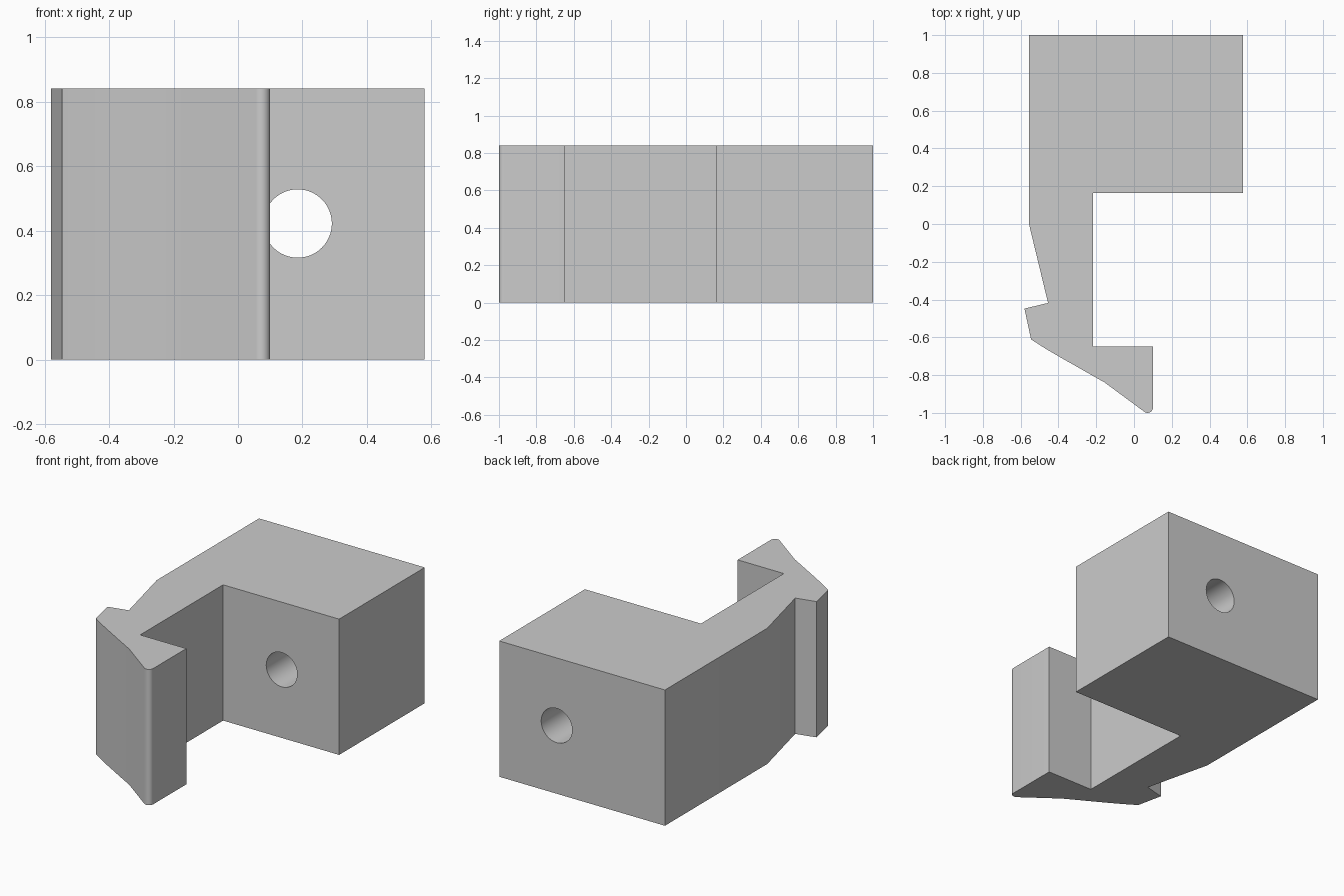
import bpy, bmesh
from math import cos, sin, radians, pi

if "Cube" in bpy.data.objects:
    bpy.data.objects.remove(bpy.data.objects["Cube"])

HEIGHT = 0.84

# Outline seen from above: mounting block, arm and lower jaw
outline = [(-0.556, 1), (-0.556, 0.0), (-0.455, -0.418), (-0.58, -0.448),
           (-0.545, -0.611), (-0.47, -0.659), (-0.395, -0.703),
           (-0.27, -0.774), (-0.157, -0.838)]
# Rounded jaw tip
outline += [(0.072 + 0.028 * cos(radians(a)), -0.972 + 0.028 * sin(radians(a)))
            for a in [-125 + 12.5 * i for i in range(11)]]
outline += [(0.1, -0.648), (-0.216, -0.648), (-0.216, 0.163), (0.578, 0.163), (0.578, 1)]

bm = bmesh.new()
base = bm.faces.new([bm.verts.new((x, y, 0)) for x, y in outline])
top = bmesh.ops.extrude_face_region(bm, geom=[base])
bmesh.ops.translate(bm, vec=(0, 0, HEIGHT),
                    verts=[v for v in top["geom"] if isinstance(v, bmesh.types.BMVert)])
bmesh.ops.recalc_face_normals(bm, faces=bm.faces)
mesh = bpy.data.meshes.new("hook_bracket")
bm.to_mesh(mesh)
bm.free()
bracket = bpy.data.objects.new("hook_bracket", mesh)
bpy.context.collection.objects.link(bracket)

# Screw hole through the block only
bpy.ops.mesh.primitive_cylinder_add(vertices=64, radius=0.106, depth=1.2,
                                    location=(0.185, 0.6, HEIGHT / 2 + 0.002),
                                    rotation=(pi / 2, 0, 0))
cutter = bpy.context.object
cutter.name = "screw_hole_cutter"
cutter.hide_render = True

hole = bracket.modifiers.new("screw_hole", "BOOLEAN")
hole.operation = "DIFFERENCE"
hole.solver = "EXACT"
hole.object = cutter
bpy.ops.object.select_all(action="DESELECT")
bracket.select_set(True)
bpy.context.view_layer.objects.active = bracket
bpy.ops.object.modifier_apply(modifier=hole.name)
bpy.data.objects.remove(cutter)
bpy.ops.object.shade_smooth_by_angle(angle=radians(20))
